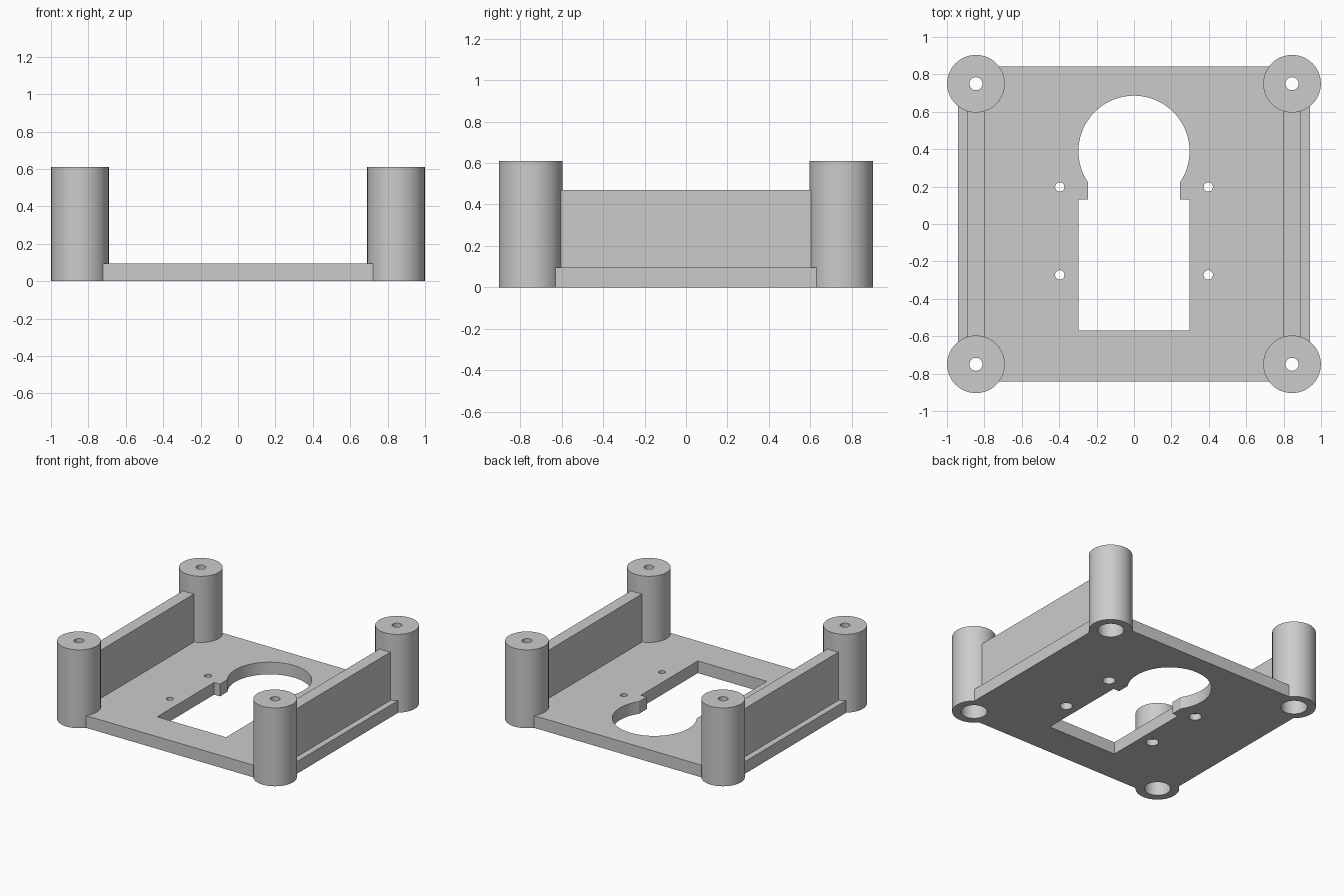
import bpy
import bmesh
from math import cos, sin, pi, atan2

if "Cube" in bpy.data.objects:
    bpy.data.objects.remove(bpy.data.objects["Cube"])

POST_X, POST_Y, POST_R, POST_H = 0.845, 0.75, 0.154, 0.61
PLATE_X, PLATE_Y, PLATE_H = 0.94, 0.842, 0.095

grey = bpy.data.materials.new("light_grey")
grey.use_nodes = True
grey.diffuse_color = (0.6, 0.6, 0.6, 1)
grey.node_tree.nodes["Principled BSDF"].inputs["Base Color"].default_value = (0.6, 0.6, 0.6, 1)


def prism(name, outline, z0, z1):
    """Extrude a counter-clockwise outline from z0 up to z1."""
    bm = bmesh.new()
    low = [bm.verts.new((x, y, z0)) for x, y in outline]
    high = [bm.verts.new((x, y, z1)) for x, y in outline]
    bm.faces.new(low[::-1])
    bm.faces.new(high)
    for i in range(len(low)):
        j = (i + 1) % len(low)
        bm.faces.new((low[i], low[j], high[j], high[i]))
    mesh = bpy.data.meshes.new(name)
    bm.to_mesh(mesh)
    bm.free()
    mesh.materials.append(grey)
    obj = bpy.data.objects.new(name, mesh)
    bpy.context.scene.collection.objects.link(obj)
    return obj


def arc(cx, cy, r, a0, a1, steps):
    return [(cx + r * cos(a0 + (a1 - a0) * i / steps),
             cy + r * sin(a0 + (a1 - a0) * i / steps)) for i in range(steps + 1)]


def cylinder(name, x, y, r, z0, z1, sides=64):
    return prism(name, arc(x, y, r, 0, 2 * pi, sides)[:-1], z0, z1)


def box(name, x0, x1, y0, y1, z0, z1):
    return prism(name, [(x0, y0), (x1, y0), (x1, y1), (x0, y1)], z0, z1)


def combine(target, tool, operation):
    """Apply a boolean and discard the tool object."""
    mod = target.modifiers.new(operation, "BOOLEAN")
    mod.operation = operation
    mod.solver = "EXACT"
    mod.object = tool
    bpy.context.view_layer.objects.active = target
    bpy.ops.object.modifier_apply(modifier=mod.name)
    bpy.data.objects.remove(tool)


# Base plate
body = box("mounting_bracket", -PLATE_X, PLATE_X, -PLATE_Y, PLATE_Y, 0, PLATE_H)

# Side walls
for x0, x1 in ((-0.893, -0.8), (0.8, 0.893)):
    combine(body, box("side_wall", x0, x1, -0.63, 0.63, 0.04, 0.47), "UNION")

# Corner posts, each with a screw hole and a wide bore from below
corners = [(sx * POST_X, sy * POST_Y) for sx in (-1, 1) for sy in (-1, 1)]
for x, y in corners:
    combine(body, cylinder("corner_post", x, y, POST_R, 0, POST_H), "UNION")
for x, y in corners:
    combine(body, cylinder("post_bore", x, y, 0.093, -0.1, 0.5), "DIFFERENCE")
    combine(body, cylinder("post_hole", x, y, 0.035, 0.45, 0.7, 32), "DIFFERENCE")

# Keyhole opening: round top, narrow neck, rectangular lower part
cy, r, half, neck = 0.389, 0.297, 0.297, 0.247
start = atan2(-(r * r - neck * neck) ** 0.5, neck)
outline = [(-half, -0.57), (half, -0.57), (half, 0.13), (neck, 0.13)]
outline += arc(0, cy, r, start, pi - start, 72)
outline += [(-neck, 0.13), (-half, 0.13)]
combine(body, prism("opening", outline, -0.1, 0.3), "DIFFERENCE")

# Small countersunk screw holes in the plate
for x in (-0.397, 0.397):
    for y in (-0.272, 0.198):
        combine(body, cylinder("screw_hole", x, y, 0.025, -0.1, 0.2, 32), "DIFFERENCE")
        combine(body, cylinder("screw_head_recess", x, y, 0.045, -0.1, 0.05, 32), "DIFFERENCE")

# Smooth round walls, crisp edges
bpy.ops.object.select_all(action="DESELECT")
body.select_set(True)
bpy.context.view_layer.objects.active = body
bpy.ops.object.shade_smooth_by_angle(angle=pi / 6)
